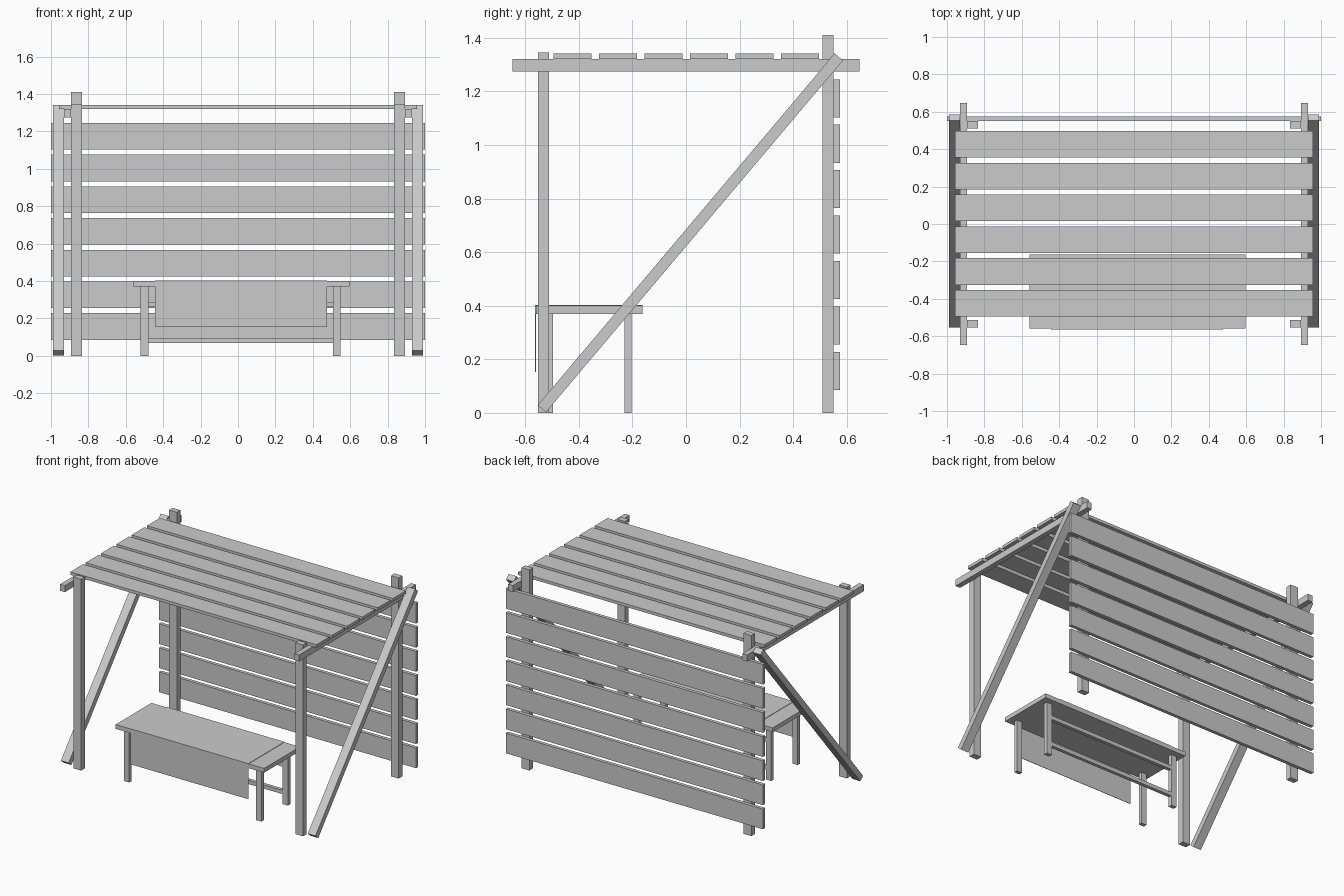
import bpy, math

if "Cube" in bpy.data.objects:
    bpy.data.objects.remove(bpy.data.objects["Cube"])


def box(name, x0, x1, y0, y1, z0, z1):
    bpy.ops.mesh.primitive_cube_add(size=1, location=((x0 + x1) / 2, (y0 + y1) / 2, (z0 + z1) / 2))
    ob = bpy.context.object
    ob.name = name
    ob.scale = (x1 - x0, y1 - y0, z1 - z0)
    return ob


# Frame: posts, roof beams and diagonal braces on both sides
for side, s in (("left", -1), ("right", 1)):
    def span(a, b):
        return sorted((s * a, s * b))
    box(f"front_post_{side}", *span(0.833, 0.893), -0.553, -0.512, 0, 1.345)
    box(f"back_post_{side}", *span(0.833, 0.893), 0.51, 0.55, 0, 1.41)
    box(f"roof_beam_{side}", *span(0.893, 0.93), -0.648, 0.648, 1.275, 1.321)
    dy, dz = 1.108, 1.313
    length = math.hypot(dy, dz)
    brace = box(f"brace_{side}", *span(0.93, 0.99), -length / 2, length / 2, -0.0205, 0.0205)
    brace.location.y, brace.location.z = 0.016, 0.672
    brace.rotation_euler.x = math.atan2(dz, dy)

# Roof slats
for i in range(6):
    y = -0.424 + 0.17 * i
    box(f"roof_slat_{i + 1}", -0.957, 0.957, y - 0.071, y + 0.071, 1.321, 1.342)

# Back wall slats
for i in range(7):
    z = 0.157 + 0.1695 * i
    box(f"back_slat_{i + 1}", -1, 1, 0.55, 0.574, z - 0.071, z + 0.071)

# Table: top, legs and rear rails
box("table_top", -0.56, 0.595, -0.56, -0.162, 0.37, 0.4)
for side, x in (("left", -0.52), ("right", 0.508)):
    box(f"table_front_leg_{side}", x, x + 0.041, -0.524, -0.497, 0, 0.37)
    box(f"table_back_leg_{side}", x, x + 0.041, -0.23, -0.203, 0, 0.37)
for name, z in (("lower", 0.069), ("upper", 0.262)):
    box(f"table_{name}_rail", -0.48, 0.508, -0.228, -0.204, z, z + 0.027)

# Thin cloth over the top, hanging down in front
prof = [(-0.162, 0.4), (-0.162, 0.403), (-0.563, 0.403), (-0.563, 0.153), (-0.56, 0.153), (-0.56, 0.4)]
n = len(prof)
verts = [(x, y, z) for x in (-0.443, 0.475) for y, z in prof]
faces = [(i, (i + 1) % n, (i + 1) % n + n, i + n) for i in range(n)]
faces += [tuple(range(n))[::-1], tuple(range(n, 2 * n))]
me = bpy.data.meshes.new("table_cloth")
me.from_pydata(verts, [], faces)
bpy.context.collection.objects.link(bpy.data.objects.new("table_cloth", me))
